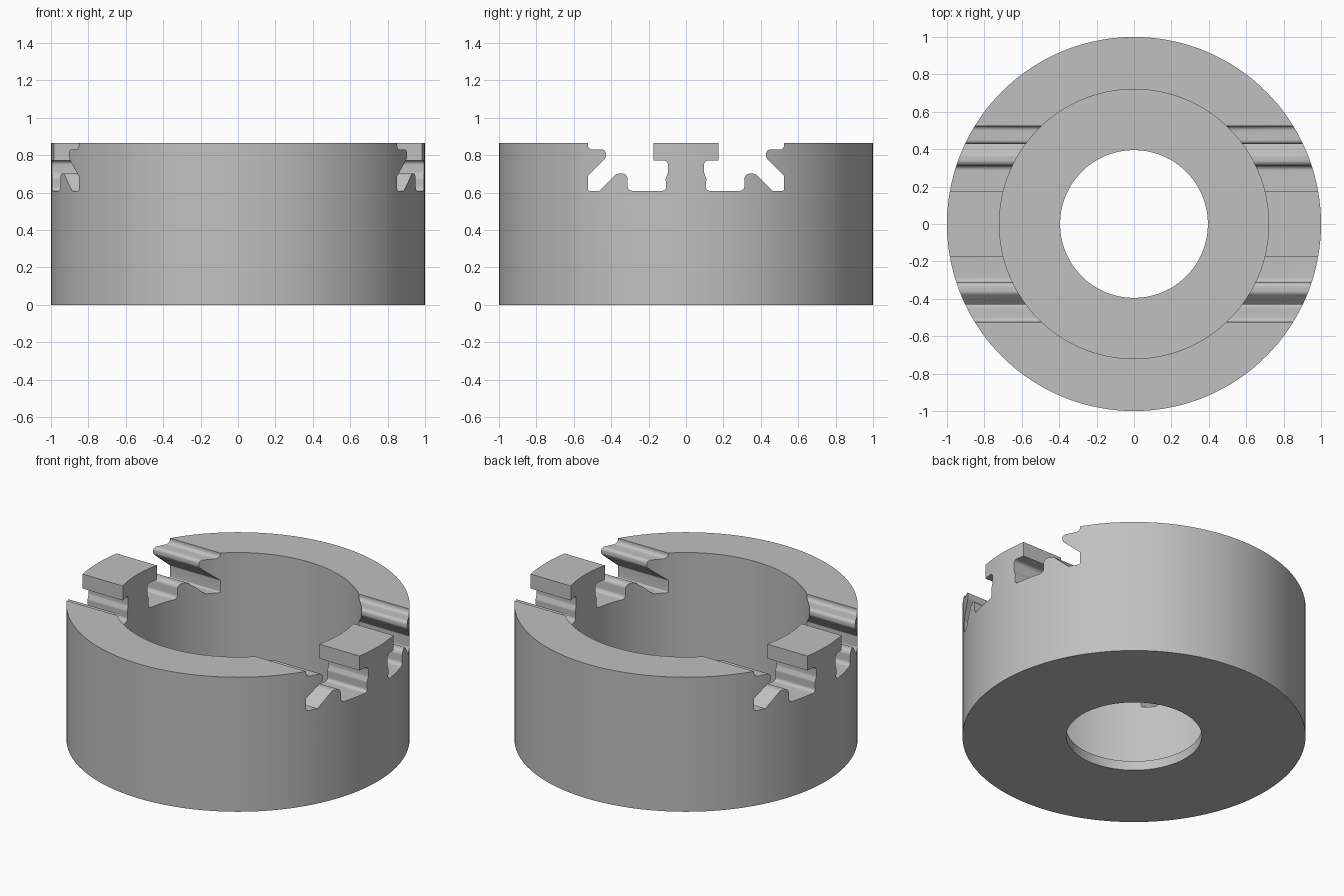
import bpy, bmesh, math
from mathutils import Vector, Matrix

cube = bpy.data.objects.get("Cube")
if cube:
    bpy.data.objects.remove(cube, do_unlink=True)

HEIGHT = 0.865

steel = bpy.data.materials.new("plain_grey")
steel.use_nodes = True
steel.diffuse_color = (0.53, 0.53, 0.53, 1)
steel.node_tree.nodes["Principled BSDF"].inputs["Base Color"].default_value = (0.53, 0.53, 0.53, 1)


def add_object(name, bm):
    bmesh.ops.recalc_face_normals(bm, faces=bm.faces)
    mesh = bpy.data.meshes.new(name)
    bm.to_mesh(mesh)
    bm.free()
    mesh.materials.append(steel)
    obj = bpy.data.objects.new(name, mesh)
    bpy.context.collection.objects.link(obj)
    return obj


def rounded(corners, steps=6):
    """Replace each corner (y, z, radius) by a tangent arc."""
    out = []
    for i, (y, z, r) in enumerate(corners):
        p = Vector((y, z))
        if r == 0:
            out.append(p)
            continue
        a = Vector(corners[i - 1][:2]) - p
        b = Vector(corners[(i + 1) % len(corners)][:2]) - p
        half = a.angle(b) / 2
        reach = min(r / math.tan(half), 0.48 * a.length, 0.48 * b.length)
        r = reach * math.tan(half)
        a.normalize()
        b.normalize()
        centre = p + (a + b).normalized() * (r / math.sin(half))
        start, end = p + a * reach - centre, p + b * reach - centre
        for k in range(steps + 1):
            t = k / steps
            out.append(centre + start.lerp(end, t).normalized() * r)
    return out


# Cup: a revolved wall with a thin floor and a central hole
section = [(0.395, 0), (1, 0), (1, HEIGHT), (0.72, HEIGHT), (0.72, 0.06), (0.395, 0.06)]
bm = bmesh.new()
verts = [bm.verts.new((r, 0, z)) for r, z in section]
edges = [bm.edges.new((verts[i - 1], verts[i])) for i in range(len(verts))]
bmesh.ops.spin(bm, geom=verts + edges, cent=(0, 0, 0), axis=(0, 0, 1),
               angle=math.tau, steps=144, use_merge=True)
bmesh.ops.remove_doubles(bm, verts=bm.verts, dist=0.0001)
cup = add_object("slotted_cup", bm)

# Slot outline: undercut neck, rounded ridge, and hooked outer lip
slot = rounded([
    (0.173, 0.95, 0), (0.173, 0.772, 0), (0.097, 0.772, 0.022), (0.097, 0.705, 0.03),
    (0.109, 0.675, 0.03), (0.105, 0.61, 0.02), (0.312, 0.61, 0.025),
    (0.312, 0.702, 0.035), (0.37, 0.702, 0.03), (0.462, 0.61, 0),
    (0.525, 0.61, 0.01), (0.525, 0.69, 0.01), (0.428, 0.787, 0.025),
    (0.428, 0.83, 0.035), (0.525, 0.83, 0.025), (0.525, 0.95, 0),
])

# Cut the mirrored pair of slots across the wall
bpy.context.view_layer.objects.active = cup
for side in (-1, 1):
    bm = bmesh.new()
    face = bm.faces.new([bm.verts.new((-1.2, side * p.x, p.y)) for p in slot])
    grown = bmesh.ops.extrude_face_region(bm, geom=[face])
    moved = [v for v in grown["geom"] if isinstance(v, bmesh.types.BMVert)]
    bmesh.ops.translate(bm, verts=moved, vec=(2.4, 0, 0))
    cutter = add_object("slot_cutter", bm)
    cutter.hide_render = True
    mod = cup.modifiers.new("slot", "BOOLEAN")
    mod.operation = "DIFFERENCE"
    mod.solver = "EXACT"
    mod.object = cutter
    bpy.ops.object.modifier_apply(modifier=mod.name)
    bpy.data.objects.remove(cutter, do_unlink=True)

bpy.ops.object.select_all(action="DESELECT")
cup.select_set(True)
bpy.ops.object.shade_smooth_by_angle(angle=math.radians(30))
